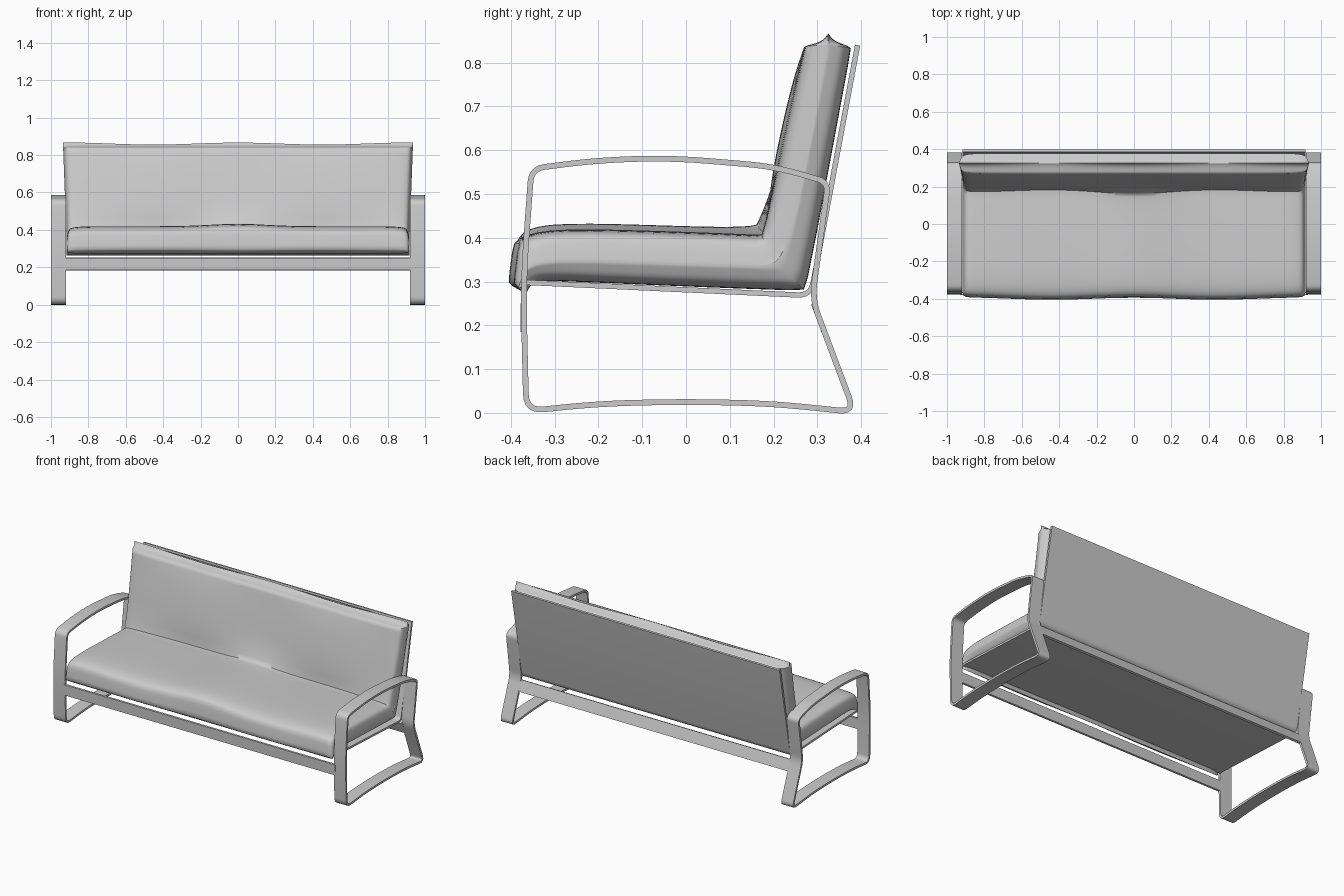
import bpy, bmesh, math
from mathutils import Vector

if "Cube" in bpy.data.objects:
    bpy.data.objects.remove(bpy.data.objects["Cube"])

grey = bpy.data.materials.new("plain grey")
grey.use_nodes = True
COLOUR = (0.6, 0.6, 0.6, 1)
grey.diffuse_color = COLOUR
grey.node_tree.nodes["Principled BSDF"].inputs["Base Color"].default_value = COLOUR


def finish(name, bm, angle):
    bmesh.ops.recalc_face_normals(bm, faces=bm.faces)
    mesh = bpy.data.meshes.new(name)
    bm.to_mesh(mesh)
    bm.free()
    mesh.materials.append(grey)
    obj = bpy.data.objects.new(name, mesh)
    bpy.context.collection.objects.link(obj)
    bpy.ops.object.select_all(action='DESELECT')
    obj.select_set(True)
    bpy.context.view_layer.objects.active = obj
    bpy.ops.object.shade_smooth_by_angle(angle=math.radians(angle))
    return obj


def fillet(points):
    """Round each (y, z, radius) corner with a short curve."""
    out, n = [], len(points)
    for i, (y, z, r) in enumerate(points):
        p = Vector((y, z))
        if not r:
            out.append(p)
            continue
        before = Vector(points[i - 1][:2])
        after = Vector(points[(i + 1) % n][:2])
        a = p + (before - p).normalized() * r
        b = p + (after - p).normalized() * r
        for k in range(7):
            t = k / 6
            out.append(a * (1 - t) ** 2 + p * 2 * t * (1 - t) + b * t * t)
    return out


def ribbon(name, points, x0, x1, thick=0.013, closed=False):
    """Flat bent strip following a side profile, spanning x0 to x1."""
    path = fillet(points)
    n = len(path)
    bm = bmesh.new()
    rings = []
    for i, p in enumerate(path):
        prev = path[i - 1] if closed or i else p
        nxt = path[(i + 1) % n] if closed or i < n - 1 else p
        d = (nxt - prev).normalized()
        side = Vector((-d.y, d.x)) * thick / 2
        corners = [(x0, p + side), (x1, p + side), (x1, p - side), (x0, p - side)]
        rings.append([bm.verts.new((x, q.x, q.y)) for x, q in corners])
    for i in range(n if closed else n - 1):
        a, b = rings[i], rings[(i + 1) % n]
        for k in range(4):
            bm.faces.new((a[k], a[k - 1], b[k - 1], b[k]))
    if not closed:
        bm.faces.new(rings[0])
        bm.faces.new(rings[-1])
    return finish(name, bm, 35)


# Looped side frames: foot, back leg, arm and front leg in one strip
LOOP = [(-0.365, 0.004, 0.04), (-0.2, 0.021, 0.08), (0, 0.026, 0.1), (0.2, 0.021, 0.08),
        (0.385, 0.002, 0.035), (0.288, 0.26, 0.04), (0.325, 0.527, 0.025),
        (0.2, 0.563, 0.06), (-0.05, 0.584, 0.1), (-0.22, 0.575, 0.06),
        (-0.353, 0.558, 0.03), (-0.372, 0.3, 0.1)]
for side, s in (("left", 1), ("right", -1)):
    ribbon(side + "_frame", LOOP, s * 0.92, s, closed=True)

# Cross bars and the bent seat and back board
ribbon("front_bar", [(-0.371, 0.185, 0), (-0.372, 0.25, 0)], -0.93, 0.93)
ribbon("back_bar", [(0.316, 0.185, 0), (0.292, 0.25, 0)], -0.93, 0.93)
ribbon("seat_board", [(-0.365, 0.298, 0), (0.285, 0.268, 0.03), (0.392, 0.84, 0)],
       -0.918, 0.918, 0.012)

# Cushion profile: seam line with the sheets above and below it
SEAM = [(-0.385, 0.285), (-0.372, 0.33), (-0.32, 0.35), (-0.1, 0.342), (0.12, 0.335),
        (0.215, 0.332), (0.245, 0.42), (0.27, 0.55), (0.3, 0.7), (0.325, 0.845)]
UPPER = [(-0.405, 0.295), (-0.393, 0.405), (-0.34, 0.437), (-0.1, 0.431), (0.1, 0.424),
         (0.178, 0.42), (0.196, 0.52), (0.22, 0.64), (0.248, 0.76), (0.27, 0.838)]
RIDGE = [(0.312, 0.847), (0.325, 0.862), (0.336, 0.849)]
LOWER = [(-0.365, 0.272), (-0.352, 0.302), (-0.3, 0.302), (-0.1, 0.293), (0.12, 0.284),
         (0.272, 0.279), (0.297, 0.4), (0.321, 0.53), (0.349, 0.68), (0.378, 0.836)]
HALF = [(0.93, 0.06, 0.06), (0.923, 0.5, 0.4), (0.914, 0.85, 0.75), (0.88, 0.96, 1)]
N = len(SEAM)
inner = [(-0.8 + 0.1 * k, 1, 1) for k in range(17)]
stations = [(-x, up, low) for x, up, low in HALF] + inner + HALF[::-1]


def section(x, up, low):
    """Cushion outline at x, each sheet pinched towards the seam."""
    bump = math.exp(-(x / 0.2) ** 2)
    wave = 0.006 * math.cos(x * 7)
    ring = []
    for i, (c, u) in enumerate(zip(SEAM, UPPER)):
        q = Vector(c).lerp(Vector(u), up)
        if i < 2:
            q.x += wave + 0.004
        if 1 <= i <= 5:
            q.y -= 0.014 * up * (1 - bump)
        if i == 5:
            q += Vector((-wave - 0.012 * bump, 0.01 * bump))
        elif 5 < i < N - 1:
            q.x += wave * 0.8
        ring.append(q)
    ring += [Vector(SEAM[-1]).lerp(Vector(RIDGE[0]), up),
             Vector(RIDGE[1]) + Vector((0, wave)),
             Vector(SEAM[-1]).lerp(Vector(RIDGE[2]), low)]
    ring += [Vector(c).lerp(Vector(l), low) for c, l in zip(SEAM[::-1], LOWER[::-1])]
    return [(x * (0.983 + 0.04 * (q.y - 0.28)), q.x, q.y) for q in ring]


bm = bmesh.new()
crease = bm.edges.layers.float.new("crease_edge")
rings = [[bm.verts.new(p) for p in section(*st)] for st in stations]
for a, b in zip(rings, rings[1:]):
    for k in range(len(a)):
        bm.faces.new((a[k], a[k - 1], b[k - 1], b[k]))
# Close the ends with strips between the upper and lower sheets
for ring in (rings[0], rings[-1]):
    for k in range(N - 1):
        bm.faces.new((ring[k], ring[k + 1], ring[2 * N + 1 - k], ring[2 * N + 2 - k]))
    bm.faces.new(ring[N - 1:N + 4])
    for k in range(len(ring)):
        bm.edges.get((ring[k], ring[k - 1]))[crease] = 0.9
# Keep the nose, inner bend, top corners, ridge and lower bend crisp
CRISP = {0: 0.5, 1: 0.4, 5: 0.6, N - 1: 0.7, N + 1: 0.9, N + 3: 0.8,
         2 * N + 2 - 5: 0.6, 2 * N + 2: 0.7}
for a, b in zip(rings, rings[1:]):
    for k, sharp in CRISP.items():
        bm.edges.get((a[k], b[k]))[crease] = sharp
cushion = finish("cushion", bm, 70)
sub = cushion.modifiers.new("soften", 'SUBSURF')
sub.levels = sub.render_levels = 2
